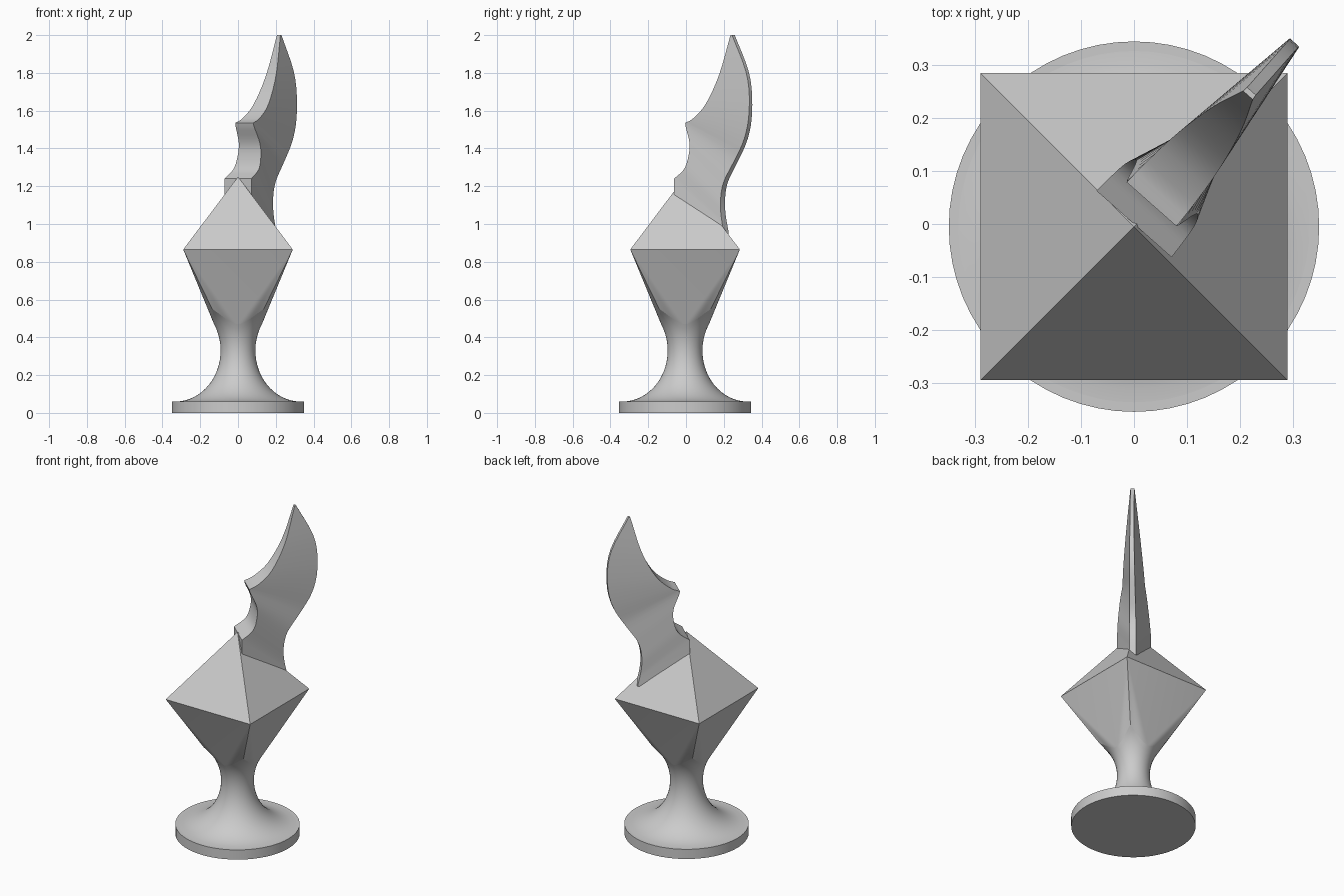
import bpy
import bmesh
from math import sin, cos, asin, pi, radians
from mathutils import Vector

cube = bpy.data.objects.get("Cube")
if cube:
    bpy.data.objects.remove(cube)

Y0 = -0.005      # common axis of base, stem and gem
SEG = 64

grey = bpy.data.materials.new("plain_grey")
grey.use_nodes = True
COLOUR = (0.6, 0.6, 0.6, 1)
grey.diffuse_color = COLOUR
grey.node_tree.nodes["Principled BSDF"].inputs["Base Color"].default_value = COLOUR


def finish(name, bm, smooth_angle=None):
    bmesh.ops.recalc_face_normals(bm, faces=bm.faces)
    mesh = bpy.data.meshes.new(name)
    bm.to_mesh(mesh)
    bm.free()
    mesh.materials.append(grey)
    obj = bpy.data.objects.new(name, mesh)
    bpy.context.collection.objects.link(obj)
    if smooth_angle:
        bpy.ops.object.select_all(action='DESELECT')
        obj.select_set(True)
        bpy.context.view_layer.objects.active = obj
        bpy.ops.object.shade_smooth_by_angle(angle=radians(smooth_angle))
    return obj


def bridge(bm, a, b, closed=True):
    n = len(a)
    for i in range(n if closed else n - 1):
        j = (i + 1) % n
        bm.faces.new((a[i], a[j], b[j], b[i]))


# Round foot
bpy.ops.mesh.primitive_cylinder_add(vertices=SEG, radius=0.35, depth=0.06,
                                    location=(0, Y0, 0.03))
base = bpy.context.object
base.name = "base_disc"
base.data.materials.append(grey)
bpy.ops.object.shade_smooth_by_angle(angle=radians(30))


# Waisted stem: elliptical flare, its rim rising to a peak under each gem corner
def stem_point(i, f):
    theta = 2 * pi * i / SEG
    quarter = SEG // 4
    u = abs((i + quarter // 2) % quarter - quarter // 2) / (quarter / 2)
    top = asin((0.14 + 0.08 * u * u) / 0.27)
    phi = -pi / 2 + f * (top + pi / 2)
    r = 0.092 + 0.24 * (1 - cos(phi))
    return Vector((r * cos(theta), Y0 + r * sin(theta), 0.33 + 0.27 * sin(phi)))


ROWS = 20
bm = bmesh.new()
rings = [[bm.verts.new(stem_point(i, k / ROWS)) for i in range(SEG)]
         for k in range(ROWS + 1)]
for a, b in zip(rings, rings[1:]):
    bridge(bm, a, b)
finish("stem", bm, 40)

# Gem: pyramid above, square-to-round loft below
bm = bmesh.new()
H = 0.29
apex = bm.verts.new((0, Y0, 1.25))
corners = [bm.verts.new((x * H, Y0 + y * H, 0.865))
           for x, y in ((1, 1), (-1, 1), (-1, -1), (1, -1))]
rim = [bm.verts.new(stem_point(i, 1)) for i in range(SEG)]
q = SEG // 4
for k in range(4):
    here, following = corners[k], corners[(k + 1) % 4]
    bm.faces.new((here, following, apex))
    bm.faces.new((following, here, rim[(k + 1) * q % SEG]))
    for i in range(k * q, (k + 1) * q):
        bm.faces.new((here, rim[i], rim[(i + 1) % SEG]))
finish("gem", bm, 25)


# Blade: thick spine and thin outer edge, each as (distance along blade, height)
def smooth_path(points, steps=4):
    # Catmull-Rom through the points
    pts = [Vector(p) for p in points]
    pts = [pts[0] * 2 - pts[1]] + pts + [pts[-1] * 2 - pts[-2]]
    out = []
    for a, b, c, d in zip(pts, pts[1:], pts[2:], pts[3:]):
        for s in range(steps):
            t = s / steps
            out.append(0.5 * (2 * b + (c - a) * t + (2 * a - 5 * b + 4 * c - d) * t * t
                              + (3 * b - a - 3 * c + d) * t ** 3))
    return out + [pts[-2]]


def resample(path, n):
    out = []
    for i in range(n):
        x = i * (len(path) - 1) / (n - 1)
        k = min(int(x), len(path) - 2)
        out.append(path[k].lerp(path[k + 1], x - k))
    return out


notch = smooth_path([(0.0, 1.24), (0.065, 1.29), (0.09, 1.36), (0.09, 1.43), (0.055, 1.515)])
back = smooth_path([(0.05, 1.535), (0.105, 1.56), (0.185, 1.635), (0.265, 1.79), (0.325, 2.0)])
spine = [Vector((0.0, 0.95)), Vector((0.0, 1.1))] + notch + back
edge = smooth_path([(0.285, 0.95), (0.262, 1.06), (0.262, 1.15), (0.285, 1.23), (0.345, 1.32),
                    (0.424, 1.45), (0.457, 1.6), (0.44, 1.79), (0.335, 2.0)])
edge = resample(edge, len(spine))

angle = radians(48.5)
along = Vector((cos(angle), sin(angle), 0))
across = Vector((-sin(angle), cos(angle), 0))


def blade_vert(bm, p, t):
    return bm.verts.new(along * p.x + across * t + Vector((0, 0, p.y)))


bm = bmesh.new()
sections = []
for s, e in zip(spine, edge):
    ts = 0.095 - 0.109 * max(s.y - 1.24, 0)
    te = 0.011 + 0.012 * max(1.7 - e.y, 0)
    sections.append([blade_vert(bm, s, -ts), blade_vert(bm, e, -te),
                     blade_vert(bm, e, te), blade_vert(bm, s, ts)])
for a, b in zip(sections, sections[1:]):
    bridge(bm, a, b)
bm.faces.new(sections[0])
bm.faces.new(sections[-1])
finish("blade", bm, 30)
